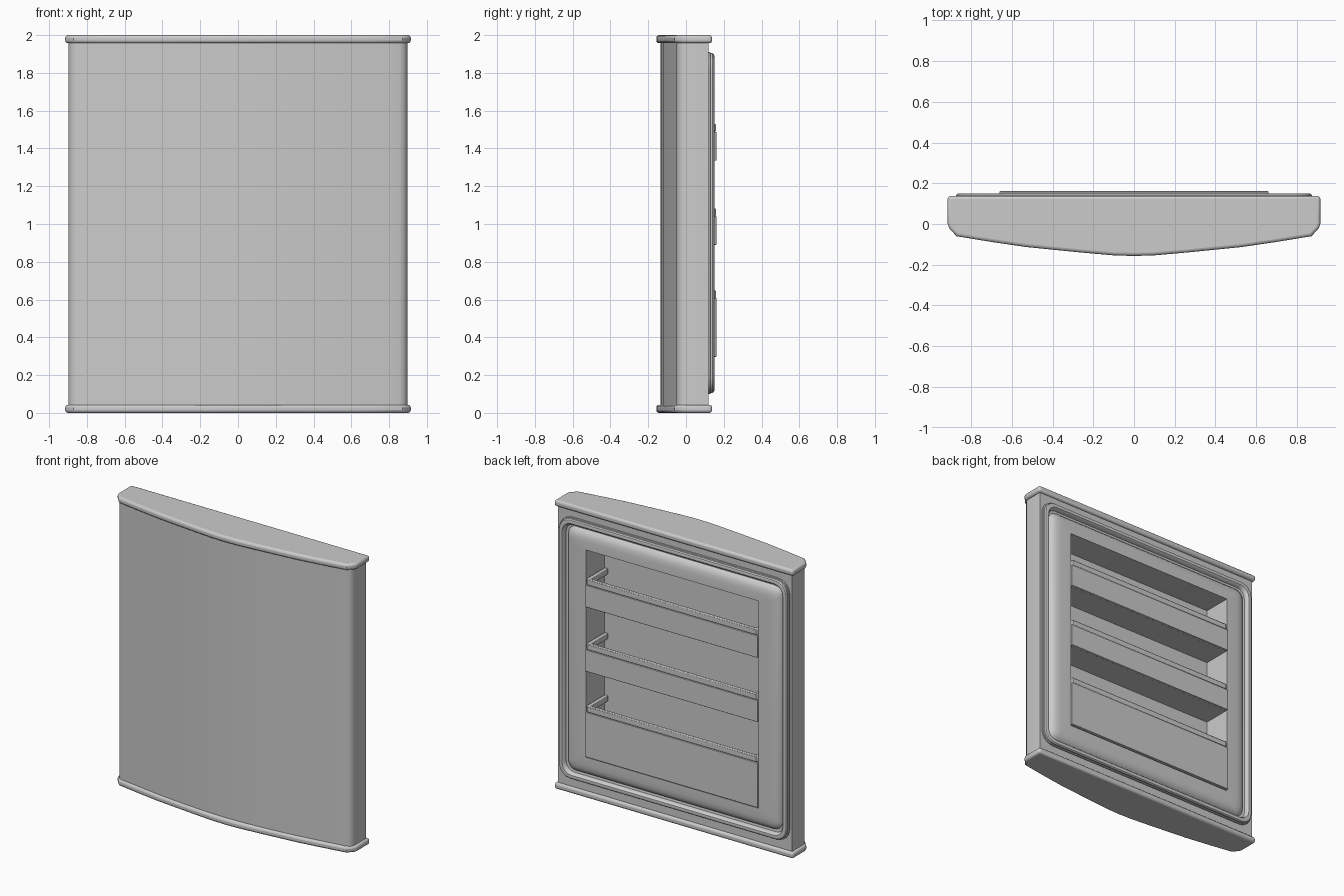
import bpy, bmesh, math

if "Cube" in bpy.data.objects:
    bpy.data.objects.remove(bpy.data.objects["Cube"])


def finish(bm, name, bevel=0.0, segs=2, angle=35):
    me = bpy.data.meshes.new(name)
    bm.to_mesh(me)
    bm.free()
    ob = bpy.data.objects.new(name, me)
    bpy.context.collection.objects.link(ob)
    if bevel:
        m = ob.modifiers.new("Bevel", 'BEVEL')
        m.width, m.segments = bevel, segs
        m.limit_method, m.angle_limit = 'ANGLE', math.radians(60)
    bpy.ops.object.select_all(action='DESELECT')
    ob.select_set(True)
    bpy.context.view_layer.objects.active = ob
    bpy.ops.object.shade_smooth_by_angle(angle=math.radians(angle))
    return ob


def prism(outline, z0, z1):
    bm = bmesh.new()
    low = [bm.verts.new((x, y, z0)) for x, y in outline]
    top = [bm.verts.new((x, y, z1)) for x, y in outline]
    n = len(outline)
    bm.faces.new(low)
    bm.faces.new(top)
    for i in range(n):
        j = (i + 1) % n
        bm.faces.new((low[i], low[j], top[j], top[i]))
    bmesh.ops.recalc_face_normals(bm, faces=bm.faces)
    return bm


def mirrored(half):
    # half runs from the back right corner to the front centre point
    return half + [(-x, y) for x, y in reversed(half) if x > 0]


def box(name, x0, x1, y0, y1, z0, z1, bevel=0.0):
    return finish(prism([(x0, y0), (x1, y0), (x1, y1), (x0, y1)], z0, z1), name, bevel)


# Curved outer shell, open at the back where the liner closes it
shell = mirrored([(0.897, 0.12), (0.897, 0.0), (0.893, -0.02), (0.88, -0.038),
                  (0.855, -0.049), (0.8, -0.056), (0.65, -0.079), (0.5, -0.1),
                  (0.33, -0.118), (0.16, -0.13), (0, -0.135)])
bm = prism(shell, 0.03, 1.97)
bm.normal_update()
bmesh.ops.delete(bm, geom=[f for f in bm.faces if f.normal.y > 0.9], context='FACES')
finish(bm, "door_shell")

# Top and bottom trim caps
cap = mirrored([(0.915, 0.138), (0.915, 0.0), (0.908, -0.02), (0.872, -0.06),
                (0.7, -0.088), (0.53, -0.113), (0.26, -0.14), (0.1, -0.154), (0, -0.157)])
for name, z0, z1 in (("bottom_cap", 0.0, 0.043), ("top_cap", 1.957, 2.0)):
    finish(prism(cap, z0, z1), name, 0.015, 3)


# Back frame, gasket, raised liner and pocket lofted from rounded rectangles
def rounded_rect(hw, z0, z1, r, seg=4):
    pts = []
    for k, (sx, cz) in enumerate(((1, z1 - r), (-1, z1 - r), (-1, z0 + r), (1, z0 + r))):
        for i in range(seg + 1):
            a = math.pi / 2 * (k + i / seg)
            pts.append((sx * (hw - r) + r * math.cos(a), cz + r * math.sin(a)))
    return pts


rings = [(0.897, 0.03, 1.97, 0.001, 0.12)]
for inset, r, y in ((0, .09, .12), (0, .09, .128), (.006, .085, .13), (.006, .085, .14),
                    (.012, .08, .148), (.022, .075, .151), (.034, .07, .149),
                    (.042, .065, .14), (.045, .065, .118), (.06, .06, .115),
                    (.066, .058, .125), (.08, .053, .138), (.1, .048, .146),
                    (.13, .04, .15)):
    rings.append((0.88 - inset, 0.10 + inset, 1.91 - inset, r, y))
rings += [(0.66, 0.29, 1.725, 0.001, 0.15), (0.66, 0.29, 1.725, 0.001, -0.05)]
bm = bmesh.new()
loops = [[bm.verts.new((x, y, z)) for x, z in rounded_rect(hw, z0, z1, r)]
         for hw, z0, z1, r, y in rings]
for a, b in zip(loops, loops[1:]):
    for i in range(len(a)):
        j = (i + 1) % len(a)
        bm.faces.new((a[i], a[j], b[j], b[i]))
floor = bm.faces.new(loops[-1])
bmesh.ops.recalc_face_normals(bm, faces=bm.faces)
bm.normal_update()
if floor.normal.y < 0:
    bmesh.ops.reverse_faces(bm, faces=bm.faces)
finish(bm, "door_liner")

# Three hollow bins: front panel, floor and a U-shaped rail
rail = [(0.657, -0.05), (0.657, 0.147), (0.647, 0.158), (-0.647, 0.158),
        (-0.657, 0.147), (-0.657, -0.05), (-0.632, -0.05), (-0.632, 0.135),
        (0.632, 0.135), (0.632, -0.05)]
for level, z0, z1 in (("lower", 0.297, 0.65), ("middle", 0.89, 1.082), ("upper", 1.335, 1.53)):
    box(level + "_bin_front", -0.66, 0.66, 0.14, 0.161, z0, z1 - 0.042, 0.003)
    box(level + "_bin_floor", -0.659, 0.659, -0.05, 0.15, z0 + 0.001, z0 + 0.02)
    finish(prism(rail, z1 - 0.042, z1), level + "_bin_rail", 0.005)
